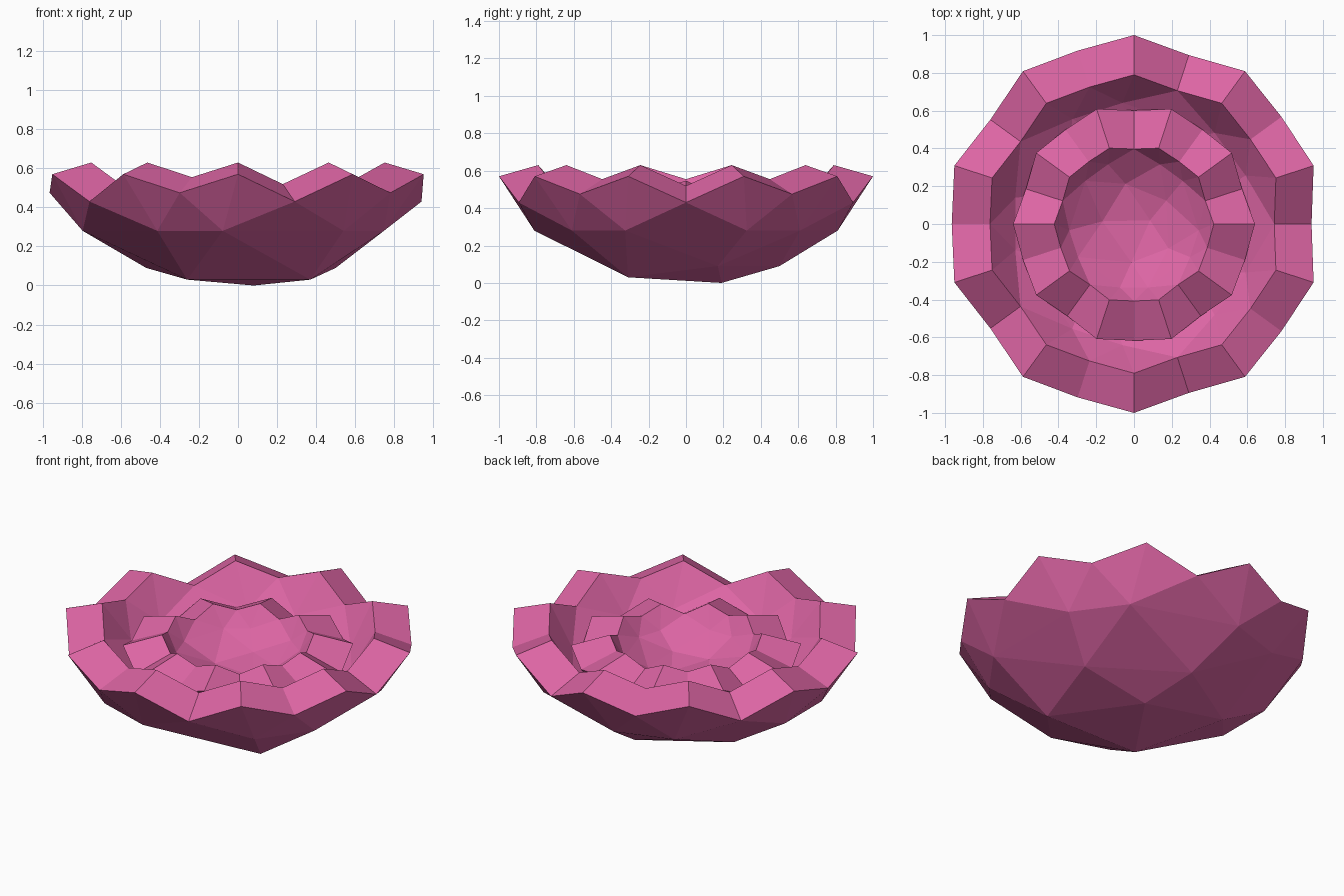
import bpy, bmesh, math
from mathutils import Vector, Matrix

if "Cube" in bpy.data.objects:
    bpy.data.objects.remove(bpy.data.objects["Cube"])

pink = bpy.data.materials.new("petal_pink")
pink.diffuse_color = (0.72, 0.13, 0.37, 1)
pink.use_nodes = True
pink.node_tree.nodes["Principled BSDF"].inputs["Base Color"].default_value = pink.diffuse_color


def polar(r, deg, z):
    a = math.radians(deg)
    return Vector((r * math.cos(a), r * math.sin(a), z))


# Cup points: rim peaks, alternating valleys, belt of paired points, uneven base
points = []
for k in range(10):
    points.append(polar(1.0, 18 + 36 * k, 0.57))
for k in range(5):
    points.append(polar(0.965, 36 + 72 * k, 0.475))
    points.append(polar(0.94, 72 * k, 0.43))
    for side in (-12.5, 12.5):
        points.append(polar(0.815, 36 + 72 * k + side, 0.28))
points += [Vector(p) for p in (
    (0.08, 0.19, 0), (-0.26, -0.30, 0.03), (0.37, -0.31, 0.03),
    (-0.47, 0.21, 0.09), (0.0, 0.50, 0.09), (0.50, 0.17, 0.09))]


def cup_skin():
    """Faceted outer skin: hull of the points, opened along a zigzag rim."""
    bm = bmesh.new()
    for p in points:
        bm.verts.new(p)
    bmesh.ops.convex_hull(bm, input=bm.verts[:])
    top = [f for f in bm.faces if sum(v.co.z > 0.56 for v in f.verts) >= 2]
    bmesh.ops.delete(bm, geom=top, context='FACES')
    loose = [v for v in bm.verts if not v.link_faces]
    bmesh.ops.delete(bm, geom=loose, context='VERTS')
    bmesh.ops.recalc_face_normals(bm, faces=bm.faces[:])
    return bm


def make_cup(name, scale, turn, lift, inner):
    bm = cup_skin()
    centre = Vector((0, 0, 0.855))
    outer_faces = bm.faces[:]
    rim = [e for e in bm.edges if e.is_boundary]
    # Inner skin shrunk toward the centre, joined by a rim band
    twin = {v: bm.verts.new(centre + (v.co - centre) * inner) for v in bm.verts[:]}
    for f in outer_faces:
        bm.faces.new([twin[v] for v in reversed(f.verts[:])])
    for e in rim:
        a, b = e.verts
        bm.faces.new((a, b, twin[b], twin[a]))
    bmesh.ops.recalc_face_normals(bm, faces=bm.faces[:])
    bm.transform(Matrix.Translation((0, 0, lift))
                 @ Matrix.Rotation(math.radians(turn), 4, 'Z')
                 @ Matrix.Scale(scale, 4))
    mesh = bpy.data.meshes.new(name)
    bm.to_mesh(mesh)
    bm.free()
    mesh.materials.append(pink)
    obj = bpy.data.objects.new(name, mesh)
    bpy.context.collection.objects.link(obj)


make_cup("outer_petals", 1.0, 0, 0, 0.79)
make_cup("inner_petals", 0.64, -54, 0.12, 0.66)
